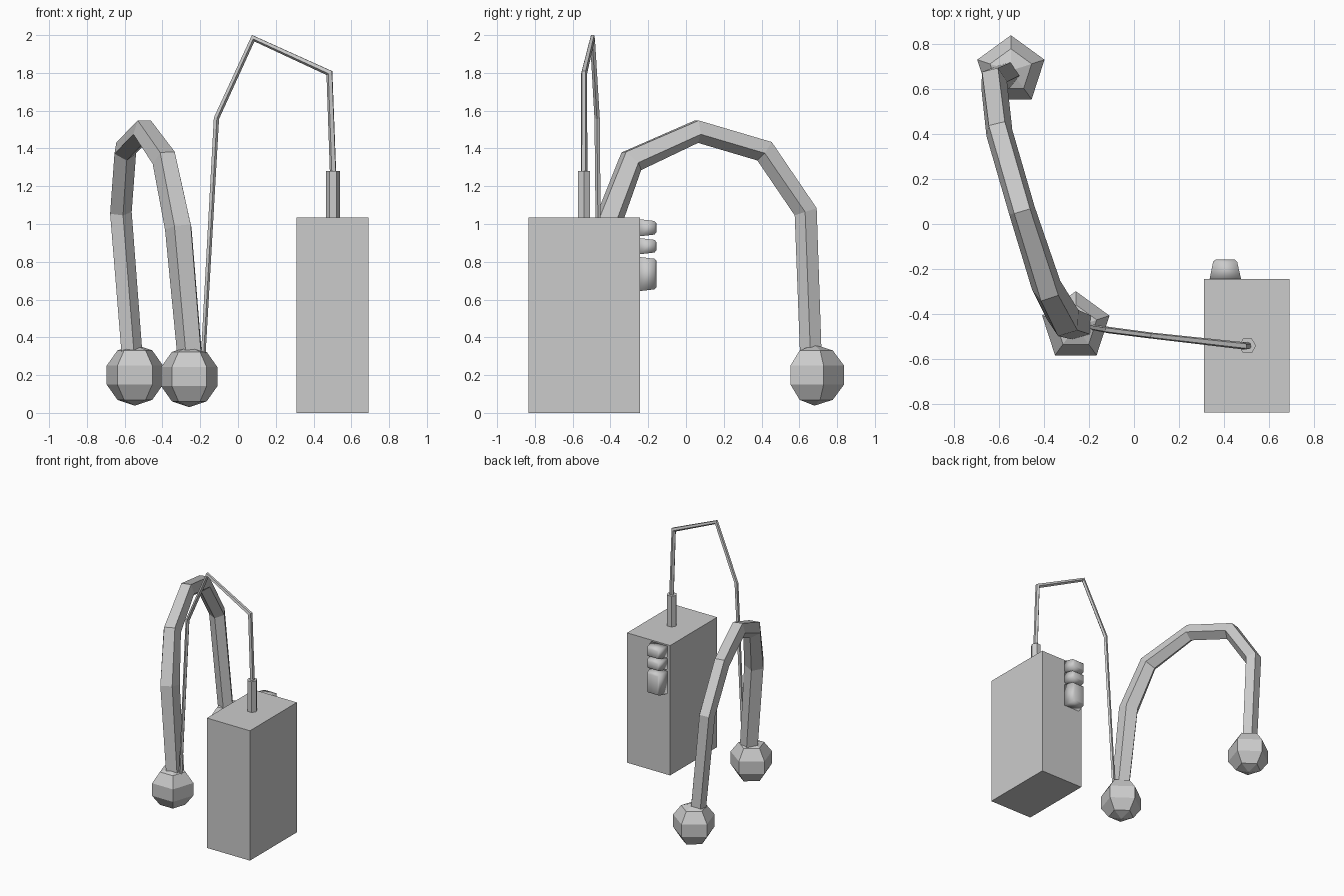
import bpy, bmesh, math
from mathutils import Vector

if "Cube" in bpy.data.objects:
    bpy.data.objects.remove(bpy.data.objects["Cube"])


def make_object(name, bm, smooth=False):
    bmesh.ops.recalc_face_normals(bm, faces=bm.faces[:])
    mesh = bpy.data.meshes.new(name)
    bm.to_mesh(mesh)
    bm.free()
    for p in mesh.polygons:
        p.use_smooth = smooth
    obj = bpy.data.objects.new(name, mesh)
    bpy.context.collection.objects.link(obj)
    return obj


def tube(name, path, radii, sides, side_axis):
    """Sweep a polygon along a path, one corner pointing to the inside of the bend."""
    pts = [Vector(p) for p in path]
    bm = bmesh.new()
    rings = []
    for i, p in enumerate(pts):
        a = (p - pts[i - 1]).normalized() if i else None
        b = (pts[i + 1] - p).normalized() if i < len(pts) - 1 else None
        a, b = a or b, b or a
        t = (a + b).normalized()
        n = Vector(side_axis)
        n = (n - t * n.dot(t)).normalized()
        inward = t.cross(n)
        miter = 1 / max(t.dot(a), 0.5)
        ring = []
        for k in range(sides):
            ang = math.tau * k / sides
            off = inward * math.cos(ang) * miter + n * math.sin(ang)
            ring.append(bm.verts.new(p + off * radii[i]))
        rings.append(ring)
    for r0, r1 in zip(rings, rings[1:]):
        for k in range(sides):
            j = (k + 1) % sides
            bm.faces.new((r0[k], r0[j], r1[j], r1[k]))
    bm.faces.new(rings[0])
    bm.faces.new(rings[-1])
    return make_object(name, bm)


def tapered_box(name, base, tip, y0, y1):
    """Box lying along y; base and tip are (x0, x1, z0, z1)."""
    bm = bmesh.new()
    loops = []
    for (x0, x1, z0, z1), y in ((base, y0), (tip, y1)):
        loops.append([bm.verts.new((x, y, z)) for x, z in
                      ((x0, z0), (x1, z0), (x1, z1), (x0, z1))])
    for k in range(4):
        j = (k + 1) % 4
        bm.faces.new((loops[0][k], loops[0][j], loops[1][j], loops[1][k]))
    bm.faces.new(loops[0])
    bm.faces.new(loops[1])
    return bm


# Player body
body = (0.31, 0.69, 0, 1.035)
make_object("player_body", tapered_box("player_body", body, body, -0.835, -0.243))

# Three buttons on the back face
for i, (z0, z1) in enumerate(((0.935, 1.025), (0.84, 0.925), (0.645, 0.825))):
    bm = tapered_box("button", (0.335, 0.475, z0, z1),
                     (0.353, 0.455, z0 + 0.01, z1 - 0.01), -0.245, -0.157)
    tip_edges = [e for e in bm.edges if all(v.co.y > -0.2 for v in e.verts)]
    bmesh.ops.bevel(bm, geom=tip_edges, offset=0.01, segments=1, affect='EDGES')
    make_object(f"button_{i + 1}", bm, smooth=True)

# Plug on top of the player
tube("plug", [(0.503, -0.54, 1.02), (0.503, -0.54, 1.28)], [0.038] * 2, 6, (0, 1, 0))

# Cable from plug to near ear pad
tube("cable",
     [(0.505, -0.54, 1.25), (0.485, -0.54, 1.80), (0.08, -0.495, 1.985),
      (-0.115, -0.47, 1.56), (-0.185, -0.458, 0.30)],
     [0.018, 0.017, 0.014, 0.015, 0.013], 5, (0.11, 0.99, 0))

# Headband arch
tube("headband",
     [(-0.25, -0.445, 0.30), (-0.31, -0.425, 0.98), (-0.385, -0.288, 1.338),
      (-0.497, 0.06, 1.495), (-0.60, 0.415, 1.39), (-0.625, 0.635, 1.065),
      (-0.565, 0.662, 0.30)],
     [0.071, 0.077, 0.069, 0.062, 0.062, 0.062, 0.060], 5, (0.964, 0.265, 0))

# Faceted ear pads
for name, centre in (("near_ear_pad", (-0.258, -0.455, 0.192)),
                     ("far_ear_pad", (-0.546, 0.68, 0.2))):
    bm = bmesh.new()
    bmesh.ops.create_uvsphere(bm, u_segments=5, v_segments=5, radius=0.165)
    # Turn one corner towards the back
    top = max(bm.verts, key=lambda v: math.hypot(v.co.x, v.co.y)).co
    turn = math.pi / 2 - math.atan2(top.y, top.x)
    c, s = math.cos(turn), math.sin(turn)
    for v in bm.verts:
        x, y, z = v.co
        v.co = Vector((c * x - s * y, s * x + c * y, z * 0.98)) + Vector(centre)
    make_object(name, bm)
